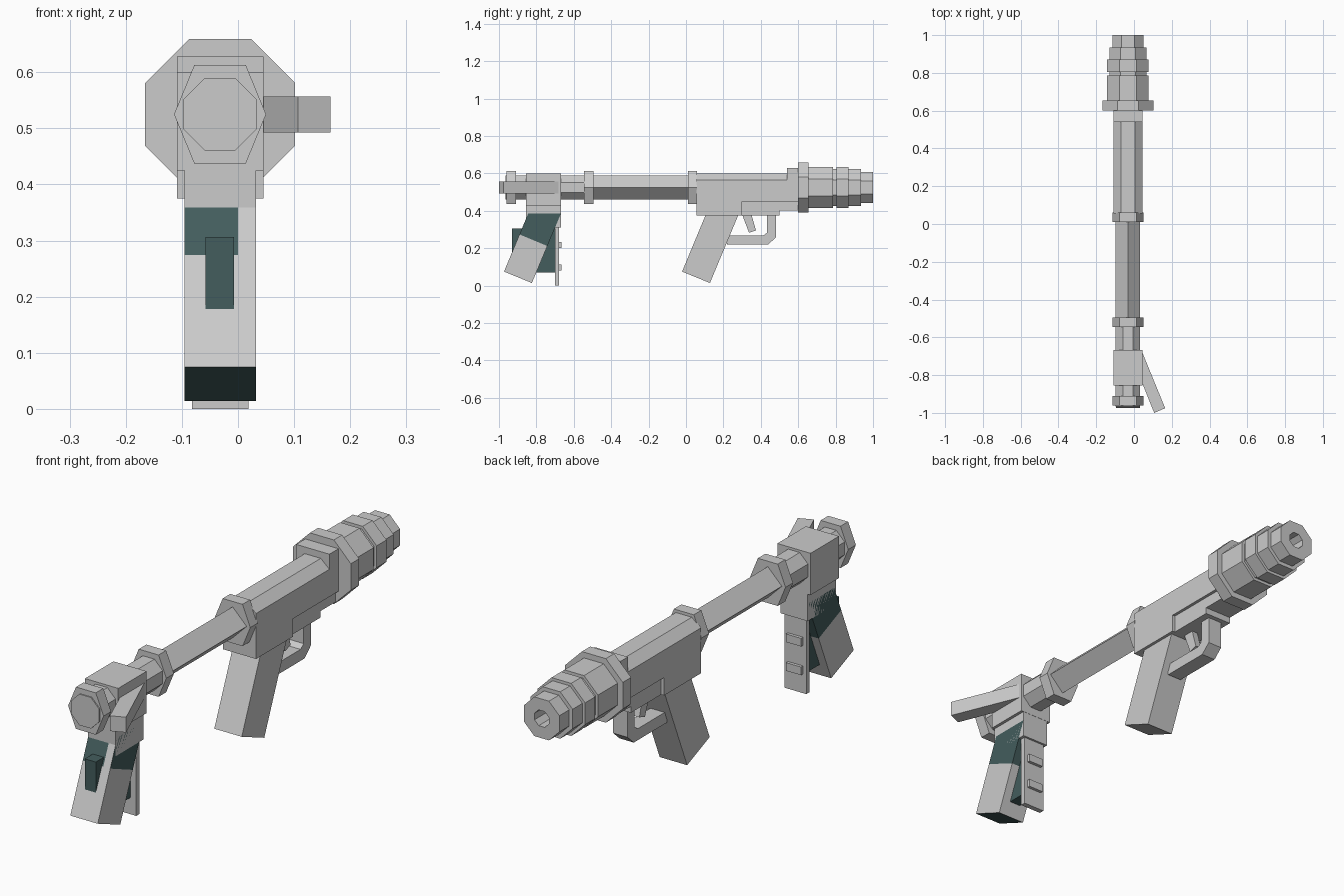
import bpy, bmesh, math
from mathutils import Vector

if "Cube" in bpy.data.objects:
    bpy.data.objects.remove(bpy.data.objects["Cube"])

CX, CZ = -0.032, 0.525   # barrel axis


def material(name, rgb):
    m = bpy.data.materials.new(name)
    m.diffuse_color = (*rgb, 1)
    m.use_nodes = True
    m.node_tree.nodes["Principled BSDF"].inputs["Base Color"].default_value = m.diffuse_color
    return m


GREY = material("light grey", (0.6, 0.6, 0.6))
TEAL = material("dark teal", (0.057, 0.11, 0.11))


def finish(name, bm, *mats):
    bmesh.ops.recalc_face_normals(bm, faces=bm.faces)
    me = bpy.data.meshes.new(name)
    bm.to_mesh(me)
    bm.free()
    for m in mats:
        me.materials.append(m)
    ob = bpy.data.objects.new(name, me)
    bpy.context.collection.objects.link(ob)
    return ob


def prism_bm(pts, axis, a, b):
    """Extrude a 2D profile along an axis: x takes (y,z), y takes (x,z), z takes (x,y)."""
    bm = bmesh.new()

    def place(p, t):
        return {"x": (t, p[0], p[1]), "y": (p[0], t, p[1]), "z": (p[0], p[1], t)}[axis]
    face = bm.faces.new([bm.verts.new(place(p, a)) for p in pts])
    ext = bmesh.ops.extrude_face_region(bm, geom=[face], use_keep_orig=True)
    move = Vector(place((0, 0), b - a))
    for v in ext["geom"]:
        if isinstance(v, bmesh.types.BMVert):
            v.co += move
    return bm


def prism(name, pts, axis, a, b, mat=GREY):
    return finish(name, prism_bm(pts, axis, a, b), mat)


def box(name, x0, x1, y0, y1, z0, z1, mat=GREY):
    return prism(name, [(x0, z0), (x1, z0), (x1, z1), (x0, z1)], "y", y0, y1, mat)


def polygon(n, r, turn=0.0):
    return [(CX + r * math.cos(turn + 2 * math.pi * i / n),
             CZ + r * math.sin(turn + 2 * math.pi * i / n)) for i in range(n)]


def octagon(apothem):
    return polygon(8, apothem / math.cos(math.pi / 8), math.pi / 8)


# Tube: diamond section in the middle, octagonal at the rear
prism("middle_tube", polygon(4, 0.065), "y", -0.52, 0.06)
prism("rear_tube", octagon(0.065), "y", -0.965, -0.5)

# Hexagonal rings
hexa = [(CX + x, CZ + z) for x, z in
        [(-0.082, 0), (-0.046, -0.0875), (0.046, -0.0875),
         (0.082, 0), (0.046, 0.0875), (-0.046, 0.0875)]]
for name, y in [("rear_ring", -0.96), ("middle_ring", -0.545), ("front_ring", 0.01)]:
    prism(name, hexa, "y", y, y + 0.05)

# Stepped muzzle with a bore: (y, apothem) profile swept into octagons
steps = [(0.6, 0.134), (0.655, 0.134), (0.655, 0.11), (0.785, 0.11), (0.785, 0.098),
         (0.805, 0.098), (0.805, 0.11), (0.87, 0.11), (0.87, 0.098), (0.935, 0.098),
         (0.935, 0.082), (1.0, 0.082), (1.0, 0.033), (0.8, 0.033)]
bm = bmesh.new()
rings = [[bm.verts.new((x, y, z)) for x, z in octagon(r)] for y, r in steps]
for r0, r1 in zip(rings, rings[1:]):
    for i in range(8):
        j = (i + 1) % 8
        bm.faces.new((r0[i], r0[j], r1[j], r1[i]))
bm.faces.new(rings[0])
bm.faces.new(rings[-1])
finish("muzzle", bm, GREY)

# Receiver: chamfered top, deeper at the back
L, R = -0.109, 0.045


def receiver_section(bottom):
    return [(L, bottom), (R, bottom), (R, 0.565), (0.005, 0.6), (-0.069, 0.6), (L, 0.565)]


prism("receiver_back", receiver_section(0.375), "y", 0.055, 0.3)
prism("receiver_front", receiver_section(0.45), "y", 0.3, 0.6)
box("receiver_collar", L, R, 0.54, 0.603, 0.45, 0.628)
box("trigger_housing", -0.095, 0.032, 0.3, 0.5, 0.375, 0.45)
box("under_block", -0.095, 0.032, 0.5, 0.603, 0.402, 0.45)

# Trigger and guard
prism("trigger_guard", [(0.22, 0.219), (0.438, 0.219), (0.48, 0.257), (0.48, 0.38),
                        (0.433, 0.38), (0.433, 0.283), (0.412, 0.267), (0.22, 0.267)],
      "x", CX - 0.033, CX + 0.033)
prism("trigger", [(0.3, 0.38), (0.35, 0.38), (0.374, 0.295), (0.337, 0.283)],
      "x", CX - 0.014, CX + 0.014)

# Slanted grips
grip = [(-0.021, 0.075), (0.128, 0.014), (0.283, 0.385), (0.108, 0.385)]
prism("front_grip", grip, "x", -0.095, 0.032)

# Rear grip: teal top and teal end, with a grey strip up its back
bm = prism_bm([(y - 0.952, z) for y, z in grip], "x", -0.095, 0.032)
axis = Vector((0, 0.385, 0.923)).normalized()
split = Vector((0, -0.888, 0.273))
for co, no in [(split, axis), (Vector((0, 0, 0)), Vector((1, 0, 0)))]:
    bmesh.ops.bisect_plane(bm, geom=bm.verts[:] + bm.edges[:] + bm.faces[:],
                           plane_co=co, plane_no=no)
bmesh.ops.recalc_face_normals(bm, faces=bm.faces)
for f in bm.faces:
    c = f.calc_center_median()
    end = f.normal.dot(axis) < -0.8
    strip = f.normal.y < -0.5 and c.x > 0
    f.material_index = int(end or ((c - split).dot(axis) > 0.001 and not strip))
finish("rear_grip", bm, GREY, TEAL)

# Rear bracket, inner block and front plate with two ridges
box("rear_bracket", L, R, -0.856, -0.668, 0.425, 0.6)
box("bracket_neck", -0.095, 0.032, -0.855, -0.669, 0.312, 0.425)
box("inner_block", -0.058, -0.007, -0.93, -0.699, 0.07, 0.306, TEAL)
box("front_plate", -0.082, 0.019, -0.7, -0.678, 0.0, 0.315)
for name, z in [("lower_ridge", 0.08), ("upper_ridge", 0.2)]:
    box(name, -0.067, 0.003, -0.68, -0.665, z, z + 0.034)

# Angled side lever
prism("side_lever", [(0.165, -0.975), (0.107, -1.0), (0.0, -0.735), (0.0, -0.675), (0.042, -0.675)],
      "z", 0.493, 0.557)
